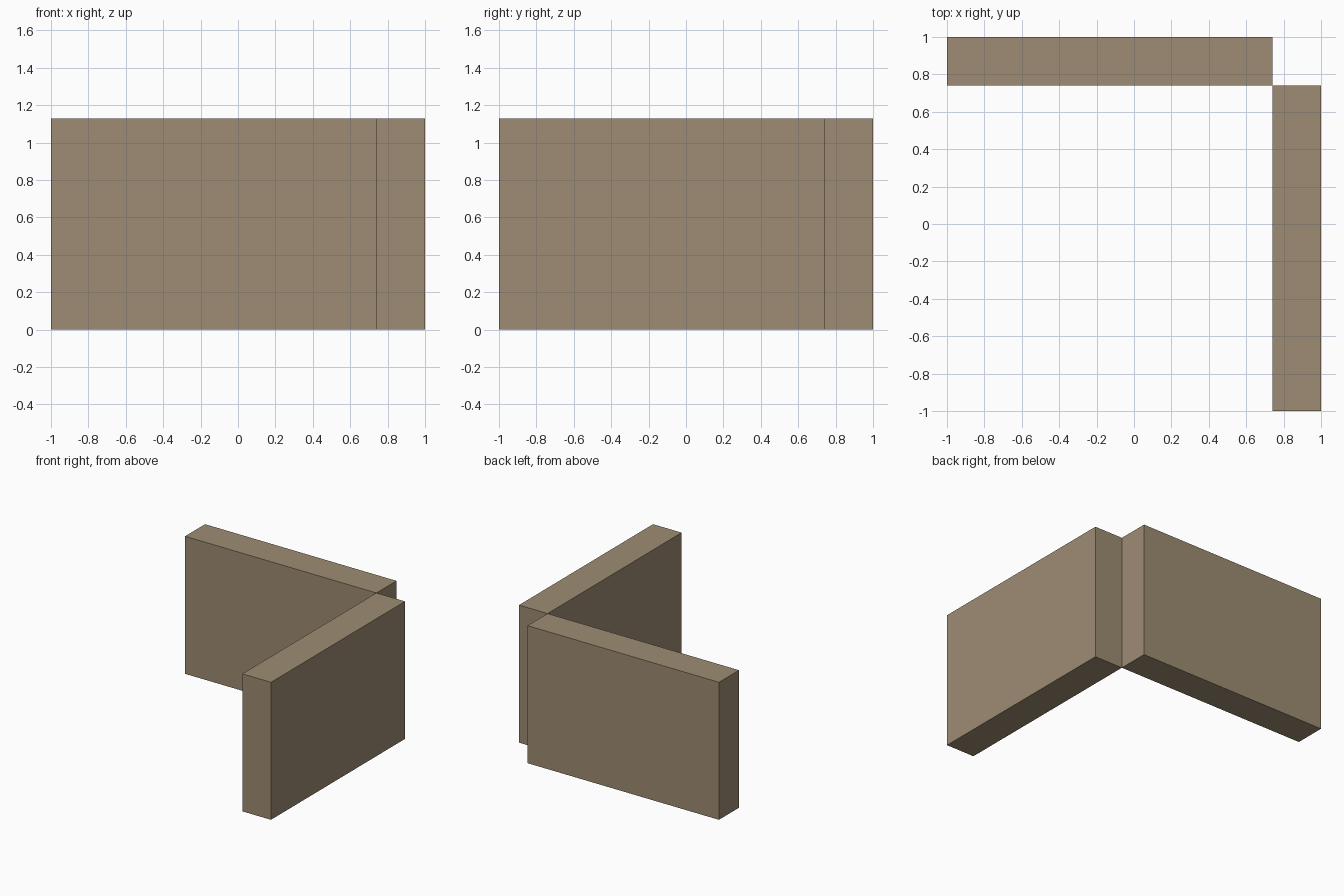
import bpy
import bmesh
from mathutils import Vector

default_cube = bpy.data.objects.get("Cube")
if default_cube:
    bpy.data.objects.remove(default_cube, do_unlink=True)

HEIGHT = 1.13
INNER = 0.74  # inner wall plane, where the two walls meet edge to edge

# Single flat stone colour
stone = bpy.data.materials.new("tan_stone")
stone.use_nodes = True
colour = (0.34, 0.265, 0.172, 1)
stone.diffuse_color = colour
stone.node_tree.nodes["Principled BSDF"].inputs["Base Color"].default_value = colour


def add_wall(name, low, high):
    """Box spanning two opposite corners."""
    low, high = Vector(low), Vector(high)
    mesh = bpy.data.meshes.new(name)
    bm = bmesh.new()
    bmesh.ops.create_cube(bm, size=1)
    bmesh.ops.scale(bm, vec=high - low, verts=bm.verts)
    bmesh.ops.translate(bm, vec=(low + high) / 2, verts=bm.verts)
    bm.to_mesh(mesh)
    bm.free()
    mesh.materials.append(stone)
    wall = bpy.data.objects.new(name, mesh)
    bpy.context.collection.objects.link(wall)
    return wall


# Two walls at right angles, touching along one vertical edge
add_wall("back_wall", (-1, INNER, 0), (INNER, 1, HEIGHT))
add_wall("left_wall", (INNER, -1, 0), (1, INNER, HEIGHT))
